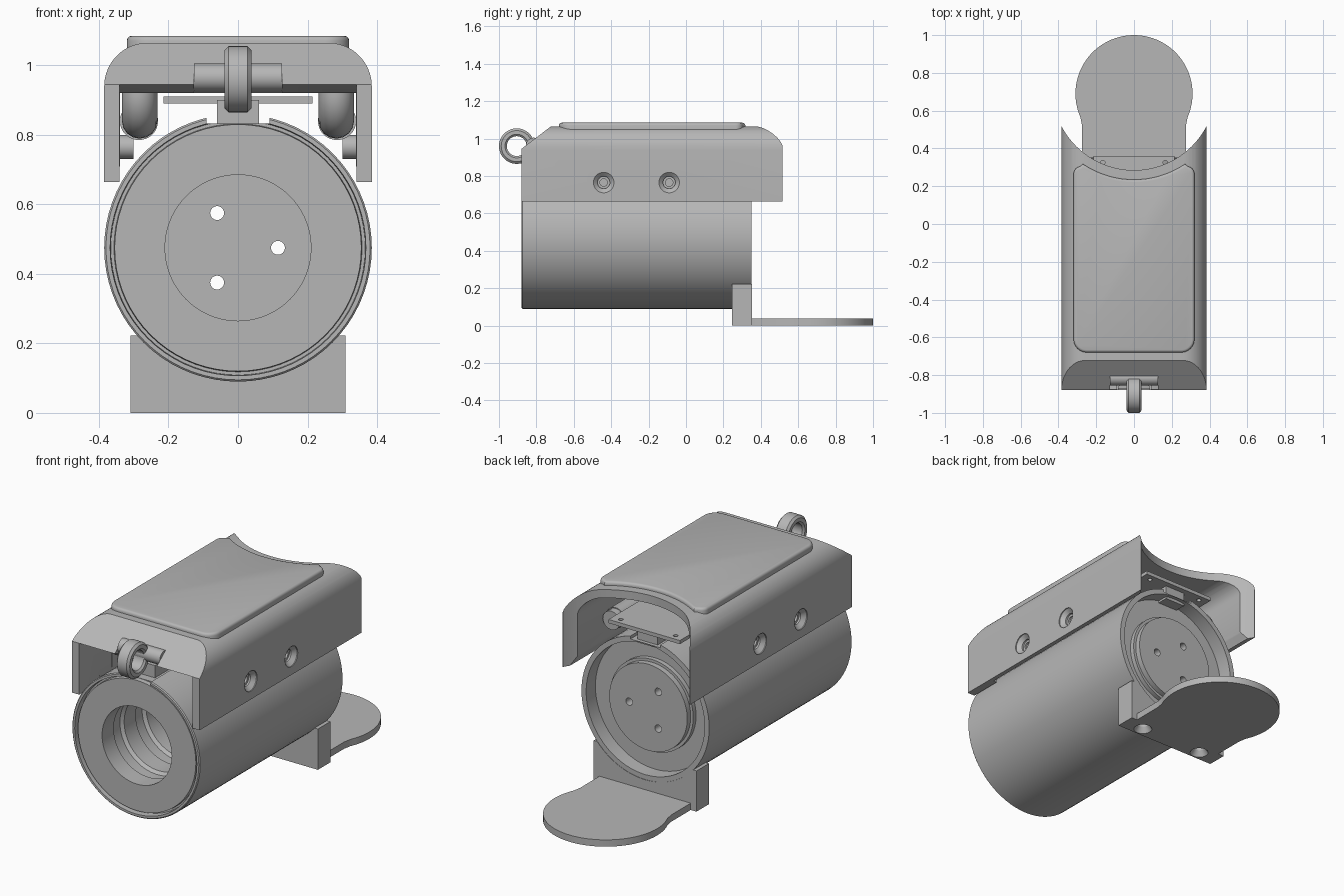
import bpy, bmesh
from math import sin, cos, pi, radians, sqrt
from mathutils import Matrix, Vector

cube = bpy.data.objects.get("Cube")
if cube:
    bpy.data.objects.remove(cube, do_unlink=True)

GREY = (0.47, 0.47, 0.47, 1)
mat = bpy.data.materials.new("plain_grey")
mat.use_nodes = True
mat.diffuse_color = GREY
bsdf = next(n for n in mat.node_tree.nodes if n.type == 'BSDF_PRINCIPLED')
bsdf.inputs["Base Color"].default_value = GREY
bsdf.inputs["Roughness"].default_value = 0.6


def finish(name, bm):
    bmesh.ops.recalc_face_normals(bm, faces=bm.faces)
    me = bpy.data.meshes.new(name)
    bm.to_mesh(me)
    bm.free()
    me.materials.append(mat)
    ob = bpy.data.objects.new(name, me)
    bpy.context.collection.objects.link(ob)
    return ob


def smooth(ob, angle=30):
    ob.data.shade_smooth()
    ob.data.set_sharp_from_angle(angle=radians(angle))
    return ob


def prism(name, pts, axis, a, b):
    """Extrude a 2D outline along x (y,z), y (x,z) or z (x,y)."""
    place = {'x': lambda p, d: (d, p[0], p[1]),
             'y': lambda p, d: (p[0], d, p[1]),
             'z': lambda p, d: (p[0], p[1], d)}[axis]
    bm = bmesh.new()
    face = bm.faces.new([bm.verts.new(place(p, a)) for p in pts])
    out = bmesh.ops.extrude_face_region(bm, geom=[face])
    step = Vector(place((0, 0), b - a))
    bmesh.ops.translate(bm, vec=step, verts=[v for v in out["geom"] if isinstance(v, bmesh.types.BMVert)])
    return finish(name, bm)


def box(name, x0, x1, y0, y1, z0, z1):
    return prism(name, [(x0, y0), (x1, y0), (x1, y1), (x0, y1)], 'z', z0, z1)


def lathe(name, pts, centre, axis='y', steps=64, closed=False):
    """Revolve (radius, along) points about an axis."""
    bm = bmesh.new()
    vs = [bm.verts.new((r, d, 0)) for r, d in pts]
    pairs = list(zip(vs, vs[1:])) + ([(vs[-1], vs[0])] if closed else [])
    edges = [bm.edges.new(p) for p in pairs]
    bmesh.ops.spin(bm, geom=vs + edges, cent=(0, 0, 0), axis=(0, 1, 0), angle=2 * pi, steps=steps)
    bmesh.ops.remove_doubles(bm, verts=bm.verts, dist=0.0001)
    turn = {'y': Matrix(), 'x': Matrix.Rotation(-pi / 2, 4, 'Z'), 'z': Matrix.Rotation(pi / 2, 4, 'X')}[axis]
    bmesh.ops.transform(bm, matrix=Matrix.Translation(centre) @ turn, verts=bm.verts)
    return finish(name, bm)


def rod(name, r, a, b, centre, axis='y', r2=None, steps=64):
    return lathe(name, [(0, a), (r, a), (r if r2 is None else r2, b), (0, b)], centre, axis, steps)


def cut(ob, *cutters):
    for c in cutters:
        mod = ob.modifiers.new("cut", 'BOOLEAN')
        mod.operation, mod.solver, mod.object = 'DIFFERENCE', 'EXACT', c
    bpy.context.view_layer.update()
    dg = bpy.context.evaluated_depsgraph_get()
    me = bpy.data.meshes.new_from_object(ob.evaluated_get(dg))
    ob.modifiers.clear()
    ob.data = me
    for c in cutters:
        bpy.data.objects.remove(c, do_unlink=True)
    return ob


def arc(cx, cy, r, a0, a1, n=10):
    return [(cx + r * cos(radians(a0 + (a1 - a0) * i / n)),
             cy + r * sin(radians(a0 + (a1 - a0) * i / n))) for i in range(n + 1)]


def mirrored(half):
    return half + [(-x, z) for x, z in reversed(half)]


AXIS_Z = 0.475

# Barrel with grooved bore, front rim groove and recessed back
bore = [(0, 0.22), (0.21, 0.22)]
for i in range(5):
    y = 0.08 - i * 0.19
    bore += [(0.21, y), (0.225, y - 0.015), (0.225, y - 0.075), (0.21, y - 0.09)]
shell = [(0.21, -0.87), (0.355, -0.87), (0.357, -0.845), (0.366, -0.845), (0.368, -0.88),
         (0.38, -0.88), (0.385, -0.875), (0.385, 0.35), (0.357, 0.35), (0.357, 0.27),
         (0.25, 0.27), (0.25, 0.295), (0.235, 0.295), (0.235, 0.325), (0, 0.325)]
barrel = lathe("barrel", bore + shell, (0, 0, AXIS_Z), steps=72)
holes = [rod("hole", 0.02, 0.1, 0.5, (x, 0, AXIS_Z + z), steps=24)
         for x, z in ((0.115, 0), (-0.06, 0.1), (-0.06, -0.1))]
slot = box("slot", -0.09, 0.09, -1, 0.5, 0.833, 1)
cut(barrel, slot, *holes)
smooth(barrel)

# Rail on the barrel that carries the inner plate
box("rail", -0.06, 0.06, -0.8, 0.33, 0.815, 0.9)
plate = box("inner_plate", -0.215, 0.215, -0.7, 0.36, 0.89, 0.91)
cut(plate, *[rod("hole", 0.012, 0.8, 1.0, (x, 0.325, 0), 'z', steps=16) for x in (-0.165, 0.165)])

# Hood: rounded shell with sloped front and scooped rear
hood = prism("hood", mirrored([(0.385, 0.665), (0.385, 0.94)] + arc(0.26, 0.94, 0.125, 9, 90)),
             'y', -0.88, 0.515)
cavity = prism("cavity", mirrored([(0.362, 0.6), (0.362, 0.668), (0.34, 0.71), (0.34, 0.93)]
                                  + arc(0.25, 0.93, 0.09, 9, 90)), 'y', -0.7, 0.7)
mouth = prism("mouth", [(-1, 0.6), (-0.6, 0.6), (-0.6, 0.92), (-0.8, 0.92), (-0.88, 0.945), (-1, 0.982)],
              'x', -0.341, 0.341)
slope = prism("slope", [(-0.88, 0.945), (-0.72, 1.067), (-0.72, 1.3), (-1, 1.3), (-1, 0.854), (-0.881, 0.944)],
              'x', -0.6, 0.6)
pocket = box("pocket", -0.127, 0.127, -1, -0.805, 0.85, 1.2)
SCOOP_Y, SCOOP_R = 0.718, 0.433
scoop = rod("scoop", SCOOP_R, 0.5, 1.4, (0, SCOOP_Y, 0), 'z', steps=96)
# the z lathe grows downwards, so lift the tool over the hood
for v in scoop.data.vertices:
    v.co.z = abs(v.co.z)
screw_spots = [(s, y) for s in (-1, 1) for y in (-0.44, -0.09)]
sinks = []
for s, y in screw_spots:
    sinks.append(lathe("sink", [(0, 0.3 * s), (0.033, 0.3 * s), (0.033, 0.36 * s), (0.055, 0.38 * s),
                                (0.055, 0.42 * s), (0, 0.42 * s)], (0, y, 0.765), 'x', 32))
cut(hood, cavity, mouth, slope, pocket, scoop, *sinks)
smooth(hood)

# Screws in the hood sides
for s, y in screw_spots:
    smooth(lathe("side_screw", [(0, 0.3 * s), (0.034, 0.3 * s), (0.034, 0.35 * s), (0.02, 0.35 * s),
                                (0.02, 0.34 * s), (0, 0.34 * s)], (0, y, 0.765), 'x', 32))

# Raised top pad with rounded corners and curved rear edge
PAD_R = SCOOP_R + 0.05
rear = []
for i in range(17):
    x = 0.27 - 0.54 * i / 16
    rear.append((x, SCOOP_Y - sqrt(PAD_R ** 2 - x * x)))
outline = (arc(-0.25, -0.61, 0.07, 180, 270, 8) + arc(0.25, -0.61, 0.07, 270, 360, 8)
           + arc(0.28, 0.265, 0.04, 0, 80, 5) + rear + arc(-0.28, 0.265, 0.04, 100, 180, 5))
pad = prism("top_pad", outline, 'z', 1.035, 1.085)
bm = bmesh.new()
bm.from_mesh(pad.data)
rim = [e for e in bm.edges if all(v.co.z > 1.08 for v in e.verts)]
bmesh.ops.bevel(bm, geom=rim, offset=0.014, segments=3, profile=0.5, affect='EDGES')
bm.to_mesh(pad.data)
bm.free()
smooth(pad, 40)

# Front hanging ring and its cross pin
ring = lathe("hanging_ring", [(0.053, -0.03), (0.063, -0.039), (0.083, -0.039), (0.095, -0.028),
                              (0.095, 0.028), (0.083, 0.039), (0.063, 0.039), (0.053, 0.03)],
             (0, -0.905, 0.96), 'x', 48, closed=True)
smooth(ring, 25)
smooth(rod("ring_pin", 0.04, -0.127, 0.127, (0, -0.815, 0.965), 'x', steps=32))

# Bent pipes running under the hood
path = [(-0.66, 1.0)] + arc(-0.58, 0.92, 0.08, 180, 270, 8) + [(0.24, 0.84)]
for side, s in (("left", 1), ("right", -1)):
    cu = bpy.data.curves.new("pipe_path", 'CURVE')
    cu.dimensions = '3D'
    cu.bevel_depth, cu.bevel_resolution, cu.use_fill_caps = 0.051, 6, True
    sp = cu.splines.new('POLY')
    sp.points.add(len(path) - 1)
    for p, (y, z) in zip(sp.points, path):
        p.co = (0.283 * s, y, z, 1)
    tmp = bpy.data.objects.new("pipe_path", cu)
    bpy.context.collection.objects.link(tmp)
    bpy.context.view_layer.update()
    me = bpy.data.meshes.new_from_object(tmp.evaluated_get(bpy.context.evaluated_depsgraph_get()))
    bpy.data.objects.remove(tmp, do_unlink=True)
    me.materials.clear()
    me.materials.append(mat)
    pipe = bpy.data.objects.new(side + "_pipe", me)
    bpy.context.collection.objects.link(pipe)
    smooth(pipe, 40)
    smooth(rod(side + "_pipe_collar", 0.055, -0.5, 0.2, (0.285 * s, 0, 0.84), steps=32))

# Foot block shaped to the barrel, with countersunk holes below
foot = box("foot_block", -0.31, 0.31, 0.245, 0.352, 0, 0.222)
saddle = rod("saddle", 0.384, 0, 0.6, (0, 0, AXIS_Z), steps=72)
foot_sinks = [lathe("sink", [(0, -0.1), (0.05, -0.1), (0.05, -0.005), (0.028, 0.03), (0.028, 0.07), (0, 0.07)],
                    (x, 0.298, 0), 'z', 32) for x in (-0.19, 0.19)]
cut(foot, saddle, *foot_sinks)
smooth(foot)

# Flat tongue ending in a disc
tongue = prism("foot_tongue", [(-0.275, 0.35), (0.275, 0.35), (0.275, 0.52)]
               + arc(0, 0.69, 0.31, -24, 204, 48) + [(-0.275, 0.52)], 'z', 0, 0.037)
smooth(tongue)
